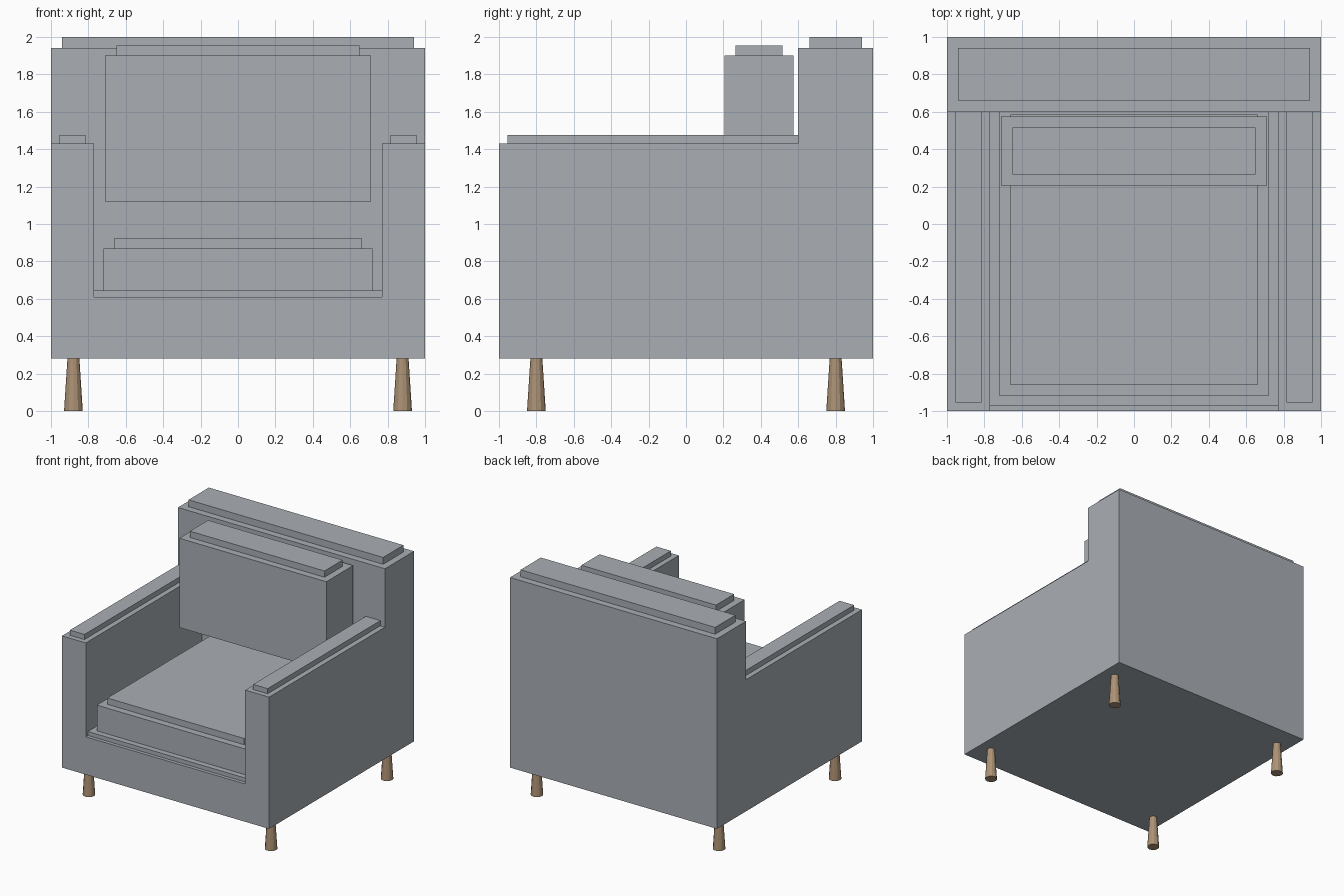
import bpy
import bmesh
from mathutils import Matrix, Vector

default = bpy.data.objects.get("Cube")
if default:
    bpy.data.objects.remove(default, do_unlink=True)


def make_material(name, rgb):
    mat = bpy.data.materials.new(name)
    mat.use_nodes = True
    mat.diffuse_color = (*rgb, 1)
    mat.node_tree.nodes["Principled BSDF"].inputs["Base Color"].default_value = (*rgb, 1)
    return mat


fabric = make_material("grey fabric", (0.40, 0.43, 0.46))
wood = make_material("light wood", (0.42, 0.29, 0.18))


def add_object(name, bm, mat):
    bmesh.ops.recalc_face_normals(bm, faces=bm.faces)
    mesh = bpy.data.meshes.new(name)
    bm.to_mesh(mesh)
    bm.free()
    mesh.materials.append(mat)
    obj = bpy.data.objects.new(name, mesh)
    bpy.context.collection.objects.link(obj)
    return obj


def box(name, x, y, z, mat=fabric):
    """Box spanning the (low, high) pairs x, y and z."""
    bm = bmesh.new()
    low, high = (Vector(c) for c in zip(x, y, z))
    bmesh.ops.create_cube(bm, size=1, matrix=Matrix.Translation((low + high) / 2)
                          @ Matrix.Diagonal((*(high - low), 1)))
    return add_object(name, bm, mat)


# Body: L-shaped side profile swept across the width
profile = [(-1, 0.28), (1, 0.28), (1, 1.94), (0.6, 1.94), (0.6, 1.43), (-1, 1.43)]
bm = bmesh.new()
side = bm.faces.new([bm.verts.new((-1, y, z)) for y, z in profile])
swept = bmesh.ops.extrude_face_region(bm, geom=[side])["geom"]
bmesh.ops.translate(bm, vec=(2, 0, 0),
                    verts=[v for v in swept if isinstance(v, bmesh.types.BMVert)])
body = add_object("body", bm, fabric)

# Seat well cut between the arms
cutter = box("seat_well_cutter", (-0.77, 0.77), (-1.2, 0.6), (0.61, 1.7))
cutter.hide_render = True
cut = body.modifiers.new("seat_well", "BOOLEAN")
cut.operation = "DIFFERENCE"
cut.solver = "EXACT"
cut.object = cutter
bpy.context.view_layer.objects.active = body
bpy.ops.object.modifier_apply(modifier=cut.name)
bpy.data.objects.remove(cutter, do_unlink=True)

# Raised trims on the back and the arms
box("back_trim", (-0.94, 0.94), (0.66, 0.94), (1.92, 2.0))
box("left_arm_trim", (0.815, 0.955), (-0.955, 0.62), (1.41, 1.475))
box("right_arm_trim", (-0.955, -0.815), (-0.955, 0.62), (1.41, 1.475))

# Seat: deck, cushion and top pad
box("seat_deck", (-0.77, 0.77), (-0.97, 0.62), (0.59, 0.645))
box("seat_cushion", (-0.72, 0.72), (-0.92, 0.64), (0.63, 0.87))
box("seat_pad", (-0.66, 0.66), (-0.86, 0.585), (0.85, 0.925))

# Back cushion and its raised top
box("back_cushion", (-0.71, 0.71), (0.205, 0.575), (1.12, 1.9))
box("back_cushion_trim", (-0.65, 0.65), (0.265, 0.515), (1.88, 1.955))

# Legs: faceted cones, wider at the floor
for x_name, x in (("left", 0.88), ("right", -0.88)):
    for y_name, y in (("front", -0.8), ("back", 0.8)):
        bm = bmesh.new()
        bmesh.ops.create_cone(bm, cap_ends=True, segments=12, radius1=0.05,
                              radius2=0.032, depth=0.28,
                              matrix=Matrix.Translation((x, y, 0.14)))
        add_object(f"{y_name}_{x_name}_leg", bm, wood)
